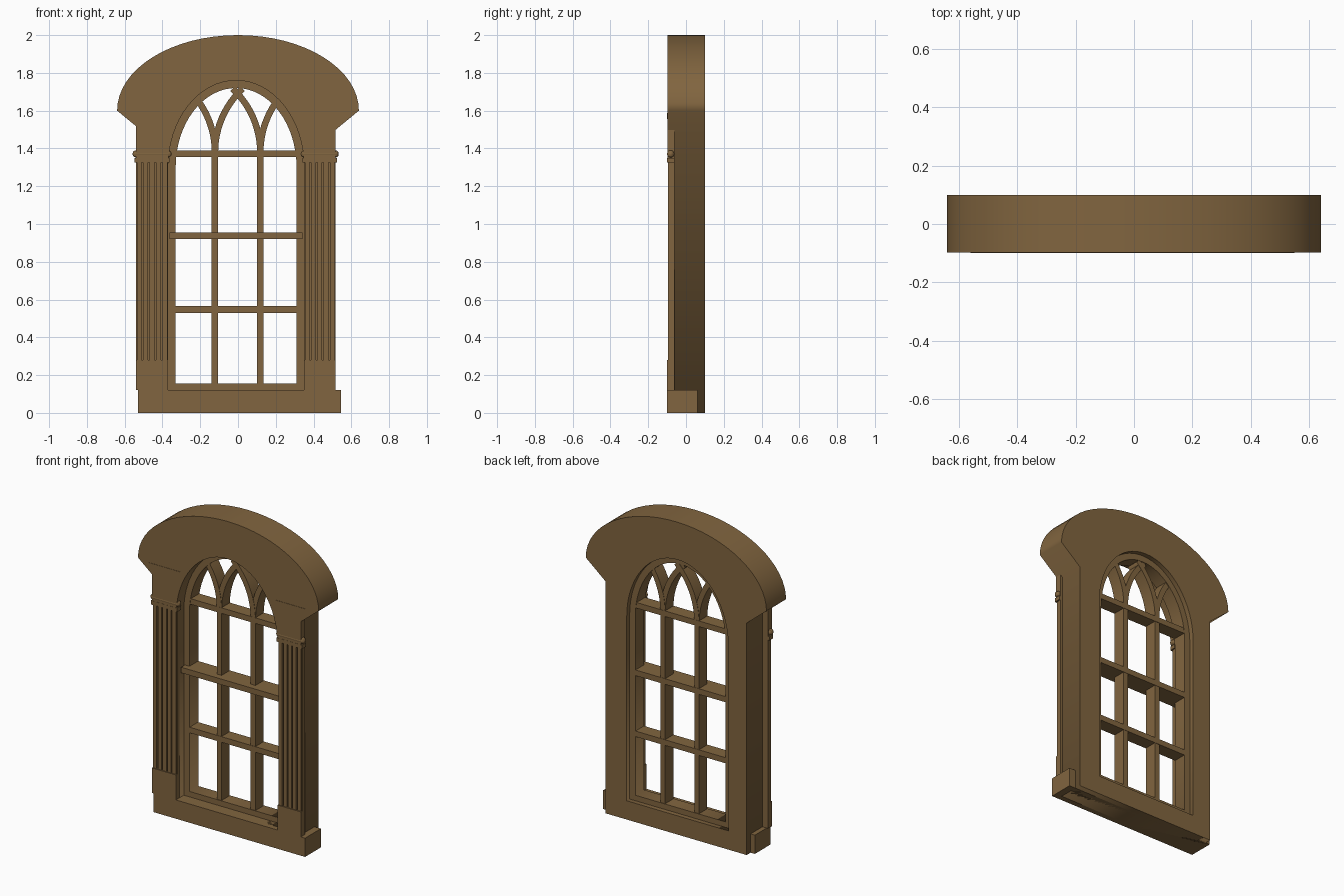
import bpy, math

if "Cube" in bpy.data.objects:
    bpy.data.objects.remove(bpy.data.objects["Cube"])

wood = bpy.data.materials.new("brown_wood")
wood.diffuse_color = (0.22, 0.13, 0.05, 1)
wood.use_nodes = True
wood.node_tree.nodes["Principled BSDF"].inputs["Base Color"].default_value = wood.diffuse_color
CX = -0.01  # centre of the window opening


def slab(name, loops, y0, y1):
    """Extrude front-view (x, z) outlines, inner loops become holes."""
    cu = bpy.data.curves.new(name, 'CURVE')
    cu.dimensions = '2D'
    cu.fill_mode = 'BOTH'
    cu.extrude = (y1 - y0) / 2
    for pts in loops:
        sp = cu.splines.new('POLY')
        sp.points.add(len(pts) - 1)
        for p, (x, z) in zip(sp.points, pts):
            p.co = (x, z, 0, 1)
        sp.use_cyclic_u = True
    tmp = bpy.data.objects.new(name + "_tmp", cu)
    bpy.context.collection.objects.link(tmp)
    me = bpy.data.meshes.new_from_object(tmp.evaluated_get(bpy.context.evaluated_depsgraph_get()))
    bpy.data.objects.remove(tmp)
    ob = bpy.data.objects.new(name, me)
    bpy.context.collection.objects.link(ob)
    ob.rotation_euler.x = math.pi / 2
    ob.location.y = (y0 + y1) / 2
    me.materials.clear()
    me.materials.append(wood)
    return ob


def box(name, x0, x1, y0, y1, z0, z1, bevel=0):
    bpy.ops.mesh.primitive_cube_add(size=1, location=((x0 + x1) / 2, (y0 + y1) / 2, (z0 + z1) / 2))
    ob = bpy.context.object
    ob.name = name
    ob.scale = (x1 - x0, y1 - y0, z1 - z0)
    bpy.ops.object.transform_apply(location=False, rotation=False, scale=True)
    ob.data.materials.append(wood)
    if bevel:
        m = ob.modifiers.new("bevel", 'BEVEL')
        m.width, m.segments = bevel, 3
    return ob


def arc(cx, cz, a, h, n=32):
    """Half ellipse from right to left."""
    return [(cx + a * math.cos(math.pi * i / n), cz + h * math.sin(math.pi * i / n)) for i in range(n + 1)]


def opening(a, top, bottom):
    return arc(CX, 1.3, a, top - 1.3) + [(CX - a, bottom), (CX + a, bottom)]


# Surround: back layer with the arched hole, and the raised head in front
head = arc(0, 1.6, 0.64, 0.4)
slab("surround", [head + [(-0.5, 1.485), (-0.5, 0), (0.5, 0), (0.5, 1.485)],
                  opening(0.36, 1.76, 0.12)], -0.065, 0.1)
slab("arched_head", [head + [(-0.5, 1.485), (-0.5, 1.34), (CX - 0.36, 1.34)]
                     + arc(CX, 1.3, 0.36, 0.46)[::-1][1:-1]
                     + [(CX + 0.36, 1.34), (0.5, 1.34), (0.5, 1.485)]], -0.098, -0.065)

# Sill
box("sill", -0.53, 0.545, -0.1, 0.06, 0, 0.12)

# Pilasters: base, fluted shaft, capital block, rounded ring and cornice
for side, x0, x1 in (("left", -0.54, -0.37), ("right", 0.35, 0.515)):
    box(side + "_pilaster_base", x0, x1, -0.1, -0.06, 0.12, 0.28)
    box(side + "_pilaster_core", x0, x1, -0.082, -0.06, 0.28, 1.33)
    step = (x1 - x0) / 5
    for i in range(5):
        xs = x0 + i * step
        box(f"{side}_flute_rib_{i}", xs + 0.004, xs + step - 0.004, -0.094, -0.08, 0.28, 1.33)
    box(side + "_capital_block", x0, x1, -0.099, -0.06, 1.33, 1.56)
    box(side + "_capital_lip", x0 - 0.008, x1 + 0.008, -0.1, -0.06, 1.325, 1.35)
    box(side + "_capital_ring", x0 - 0.018, x1 + 0.018, -0.1, -0.062, 1.352, 1.39, 0.017)
    box(side + "_cornice_lower", x0 + 0.0, x1 + 0.0, -0.1, -0.06, 1.555, 1.57)
    box(side + "_cornice_upper", x0 - 0.02, x1 + 0.035, -0.1, -0.06, 1.57, 1.588)

# Sash frame
slab("sash_frame", [opening(0.362, 1.762, 0.118), opening(0.32, 1.72, 0.155)], -0.02, 0.07)

# Glazing bars, the middle rail sits further forward
for i, (z, y, w) in enumerate(((0.547, -0.018, 0.33), (0.938, -0.058, 0.352), (1.372, -0.018, 0.33))):
    box(f"rail_{i}", CX - w, CX + w, y, 0.068, z - 0.018, z + 0.018)
R, Z0, T = 0.46, 1.38, 0.017
for i, x in enumerate((-0.122, 0.118)):
    box(f"mullion_{i}", x - T, x + T, -0.016, 0.066, 0.14, 1.40)
    # Intersecting tracery arcs springing both ways from each mullion
    for s in (-1, 1):
        outward = (s < 0) == (x < 0)
        end = math.radians(40 if outward else 47)
        ang = [end * k / 12 for k in range(13)]
        side = [[(x + s * (R - r * math.cos(a)), Z0 + r * math.sin(a)) for a in ang]
                for r in (R + T, R - T)]
        slab(f"tracery_{i}_{'left' if s < 0 else 'right'}", [side[0] + side[1][::-1]],
             -0.016 + 0.001 * s, 0.066 + 0.001 * s)
